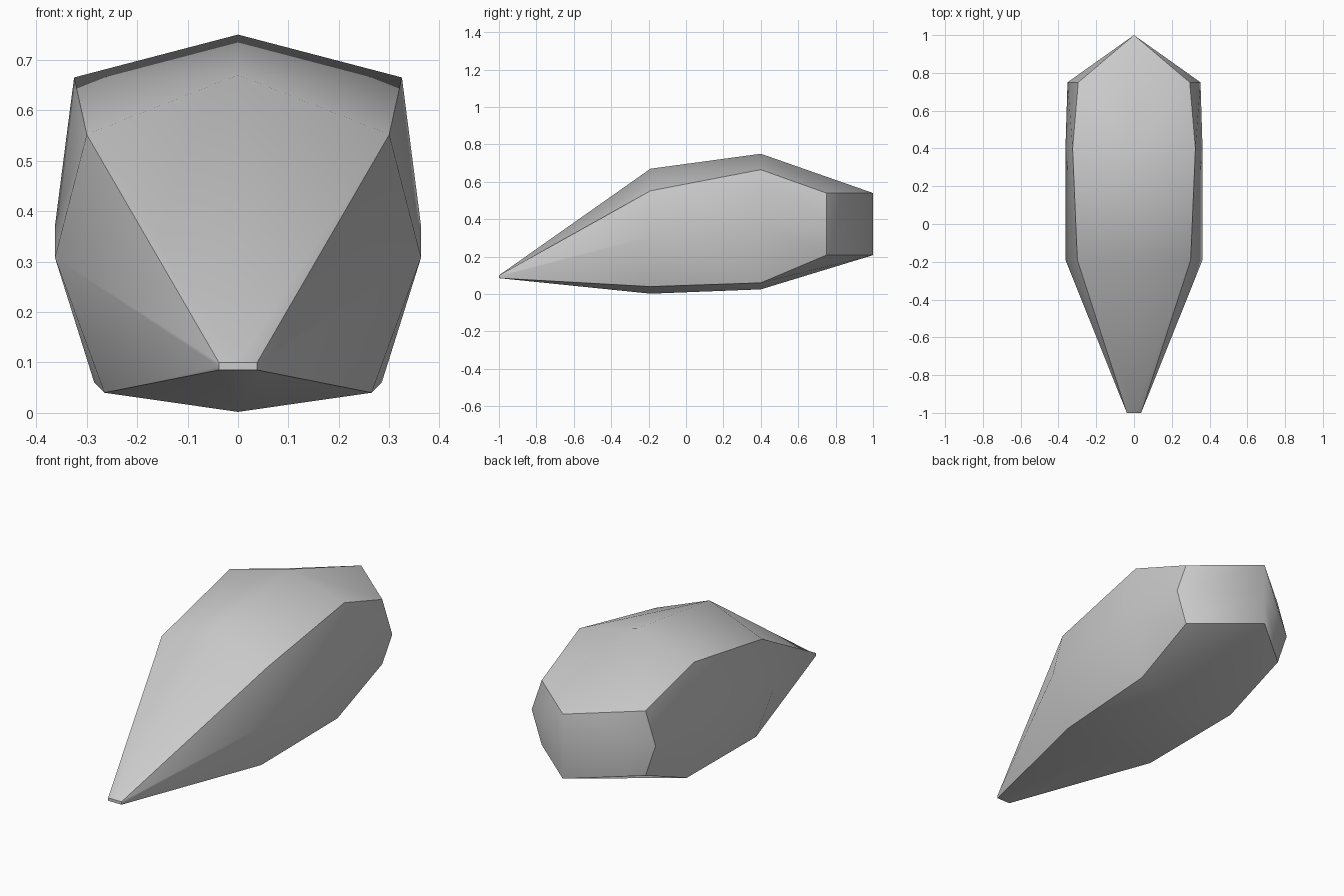
import bpy
import bmesh

cube = bpy.data.objects.get("Cube")
if cube:
    bpy.data.objects.remove(cube, do_unlink=True)

# Single plain grey finish
grey = bpy.data.materials.new("plain grey")
grey.use_nodes = True
colour = (0.6, 0.6, 0.6, 1.0)
grey.diffuse_color = colour
grey.node_tree.nodes["Principled BSDF"].inputs["Base Color"].default_value = colour

# Half cross-sections from nose to tail:
# top centre, shoulder, widest point, lower edge, bottom centre
stations = [
    [(0, -1, 0.10), (0.038, -1, 0.10), (0.038, -1, 0.092), (0.038, -1, 0.085), (0, -1, 0.085)],
    [(0, -0.19, 0.67), (0.30, -0.19, 0.552), (0.363, -0.19, 0.308), (0.265, -0.19, 0.04), (0, -0.19, 0.002)],
    [(0, 0.40, 0.75), (0.325, 0.40, 0.665), (0.363, 0.40, 0.37), (0.285, 0.40, 0.06), (0, 0.40, 0.025)],
    [(0, 1, 0.54), (0.295, 0.75, 0.54), (0.352, 0.75, 0.375), (0.295, 0.75, 0.208), (0, 1, 0.208)],
]
TOP, SIDE, BOTTOM, NOSE, TAIL = range(5)
STRIPS = (TOP, SIDE, SIDE, BOTTOM)

bm = bmesh.new()
panel = bm.faces.layers.int.new("panel")


def add_face(verts, kind):
    face = bm.faces.new(verts)
    face[panel] = kind
    face.smooth = True


# Both halves of the hull, sharing the centre line after welding
for side in (1, -1):
    rings = [[bm.verts.new((side * x, y, z)) for x, y, z in ring] for ring in stations]
    for a, b in zip(rings, rings[1:]):
        for i, kind in enumerate(STRIPS):
            add_face((a[i], a[i + 1], b[i + 1], b[i]), kind)
    # Blunt nose tip
    add_face(rings[0], NOSE)
    # Angled tail plates meeting on the centre line
    tail = rings[-1]
    mid = bm.verts.new((0, 1, 0.375))
    add_face((tail[0], tail[1], tail[2], mid), TAIL)
    add_face((mid, tail[2], tail[3], tail[4]), TAIL)

bmesh.ops.remove_doubles(bm, verts=bm.verts, dist=0.0005)
bmesh.ops.recalc_face_normals(bm, faces=bm.faces)

# Crisp borders between panels, soft shading within each one
for edge in bm.edges:
    edge.smooth = len({f[panel] for f in edge.link_faces}) == 1

mesh = bpy.data.meshes.new("faceted_hull")
bm.to_mesh(mesh)
bm.free()
mesh.materials.append(grey)
hull = bpy.data.objects.new("faceted_hull", mesh)
bpy.context.collection.objects.link(hull)
